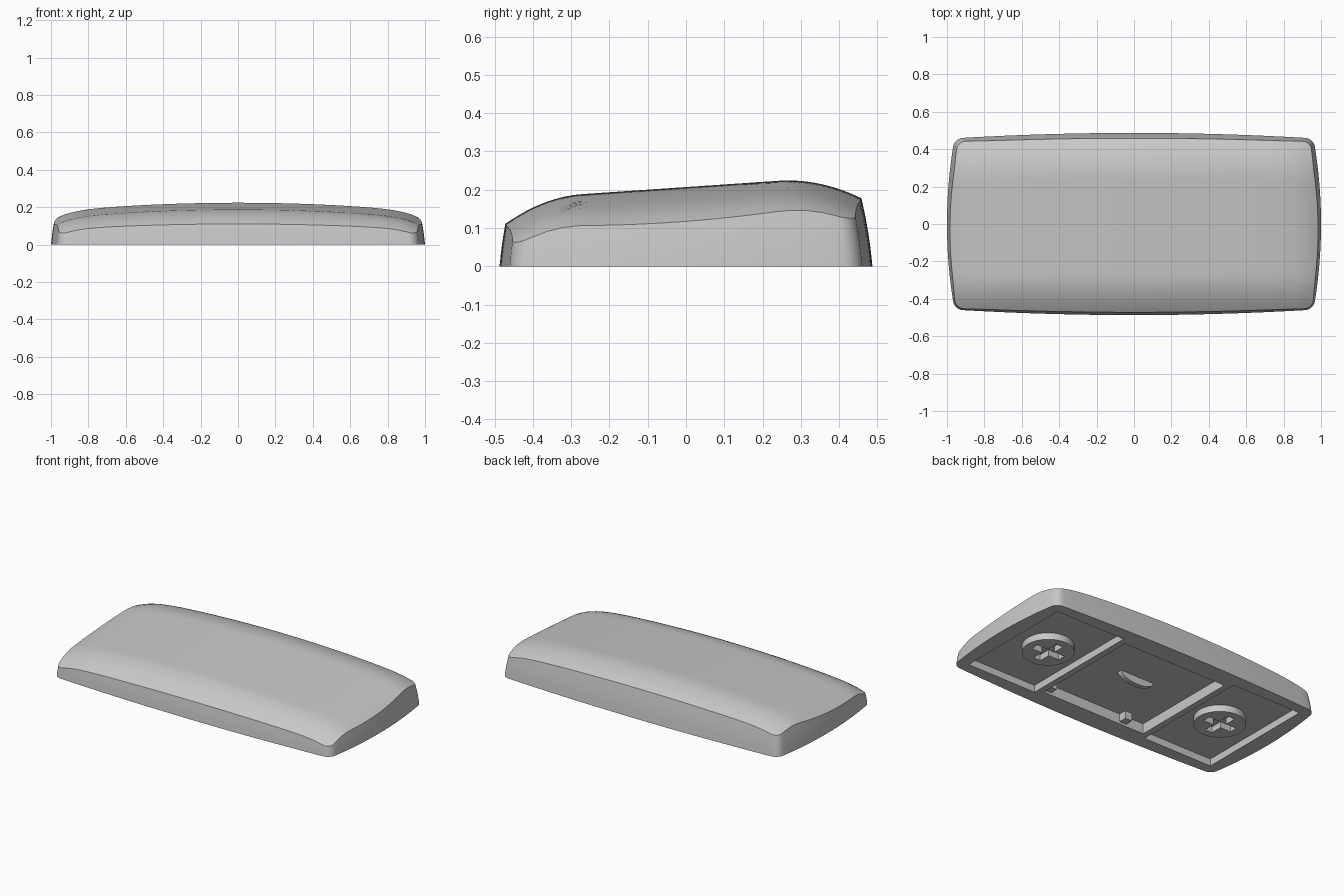
import bpy, bmesh, math
from mathutils import Matrix

if "Cube" in bpy.data.objects:
    bpy.data.objects.remove(bpy.data.objects["Cube"], do_unlink=True)

grey = bpy.data.materials.new("light_grey")
grey.use_nodes = True
grey.diffuse_color = (0.58, 0.58, 0.58, 1)
grey.node_tree.nodes["Principled BSDF"].inputs["Base Color"].default_value = grey.diffuse_color

HALF_X, HALF_Y, CORNER = 1.0, 0.487, 0.045


def make(name, bm):
    bmesh.ops.recalc_face_normals(bm, faces=bm.faces)
    mesh = bpy.data.meshes.new(name)
    bm.to_mesh(mesh)
    bm.free()
    mesh.materials.append(grey)
    ob = bpy.data.objects.new(name, mesh)
    bpy.context.collection.objects.link(ob)
    return ob


def add_box(bm, x0, x1, y0, y1, z0, z1):
    mat = Matrix.Translation(((x0 + x1) / 2, (y0 + y1) / 2, (z0 + z1) / 2))
    mat = mat @ Matrix.Diagonal((x1 - x0, y1 - y0, z1 - z0, 1))
    bmesh.ops.create_cube(bm, size=1, matrix=mat)


def cut(ob, cutter):
    cutter.hide_render = True
    mod = ob.modifiers.new("cut", 'BOOLEAN')
    mod.operation, mod.solver, mod.object = 'DIFFERENCE', 'EXACT', cutter
    bpy.context.view_layer.objects.active = ob
    bpy.ops.object.modifier_apply(modifier=mod.name)
    bpy.data.objects.remove(cutter, do_unlink=True)


def smooth(ob):
    bpy.ops.object.select_all(action='DESELECT')
    ob.select_set(True)
    bpy.context.view_layer.objects.active = ob
    bpy.ops.object.shade_smooth_by_angle(angle=math.radians(28))


# Outline: rounded rectangle whose four sides bow outward
def outline():
    cx, cy = HALF_X - CORNER, HALF_Y - CORNER
    pts = []
    for q, (sx, sy, n) in enumerate([(1, 1, 40), (-1, 1, 20), (-1, -1, 40), (1, -1, 20)]):
        for k in range(7):
            a = (q + k / 6) * math.pi / 2
            pts.append((sx * cx + CORNER * math.cos(a), sy * cy + CORNER * math.sin(a)))
        x, y = pts[-1]
        dx, dy = [(-2 * cx, 0), (0, -2 * cy), (2 * cx, 0), (0, 2 * cy)][q]
        pts += [(x + dx * k / n, y + dy * k / n) for k in range(1, n)]
    return [(x * (1 - 0.17 * y * y), y * (1 - 0.06 * x * x)) for x, y in pts]


# Crown: gentle slope to the back, rolled front and back edges, drooping ends
def crown(x, y):
    z = 0.207 + 0.068 * y
    z -= 1.27 * max(0, y - 0.24) ** 2 + 1.57 * max(0, -0.27 - y) ** 2
    return z - 0.05 * x * x - 0.05 * x ** 12


def inset(p, z):
    i = 0.09 * z + 0.4 * z * z
    return p[0] * (1 - i / HALF_X), p[1] * (1 - i / HALF_Y)


# Solid body: walls, then concentric rings over the crown
base = outline()
rim = []
for p in base:
    z = 0.1
    for _ in range(6):
        z = crown(*inset(p, z))
    rim.append(z)

bm = bmesh.new()
rings = []
for t in (0, 0.25, 0.5, 0.75, 1):
    rings.append([bm.verts.new((*inset(p, t * h), t * h)) for p, h in zip(base, rim)])
edge = [v.co.copy() for v in rings[-1]]
for k in range(1, 30):
    s = 1 - k / 30
    rings.append([bm.verts.new((c.x * s, c.y * s, crown(c.x * s, c.y * s))) for c in edge])
count = len(base)
for lower, upper in zip(rings, rings[1:]):
    for i in range(count):
        j = (i + 1) % count
        bm.faces.new((lower[i], lower[j], upper[j], upper[i]))
peak = bm.verts.new((0, 0, crown(0, 0)))
for i in range(count):
    bm.faces.new((rings[-1][i], rings[-1][(i + 1) % count], peak))
bm.faces.new(rings[0][::-1])
cap = make("cap_shell", bm)

# Underside pockets: one at each end and a deeper one in the middle
bm = bmesh.new()
for x0, x1 in ((-0.9, -0.41), (0.41, 0.9)):
    add_box(bm, x0, x1, -0.395, 0.395, -0.1, 0.045)
add_box(bm, -0.37, 0.37, -0.36, 0.36, -0.1, 0.065)
cut(cap, make("pocket_cutter", bm))
smooth(cap)

# Round stems with a cross-shaped socket
for side, sx in (("left", 1), ("right", -1)):
    x = sx * 0.64
    bm = bmesh.new()
    bmesh.ops.create_cone(bm, cap_ends=True, segments=48, radius1=0.15, radius2=0.15,
                          depth=0.047, matrix=Matrix.Translation((x, 0, 0.0255)))
    stem = make(side + "_stem", bm)
    for a, b in ((0.1, 0.025), (0.025, 0.1)):
        bm = bmesh.new()
        add_box(bm, x - a, x + a, -b, b, -0.05, 0.04)
        cut(stem, make("cross_cutter", bm))
    smooth(stem)

# Small clips on the front wall of the middle pocket
for name, x in (("left_clip", 0.34), ("right_clip", -0.22)):
    bm = bmesh.new()
    add_box(bm, x - 0.025, x + 0.025, -0.362, -0.31, 0.015, 0.067)
    make(name, bm)

# Half-round tab on the middle pocket ceiling
bm = bmesh.new()
arc = [(0.12 * math.cos(math.pi * k / 16), 0.067 - 0.05 * math.sin(math.pi * k / 16)) for k in range(17)]
tab = bm.faces.new([bm.verts.new((x, 0.0, z)) for x, z in arc])
out = bmesh.ops.extrude_face_region(bm, geom=[tab])
bmesh.ops.translate(bm, vec=(0, 0.03, 0), verts=[v for v in out["geom"] if isinstance(v, bmesh.types.BMVert)])
make("center_tab", bm)
